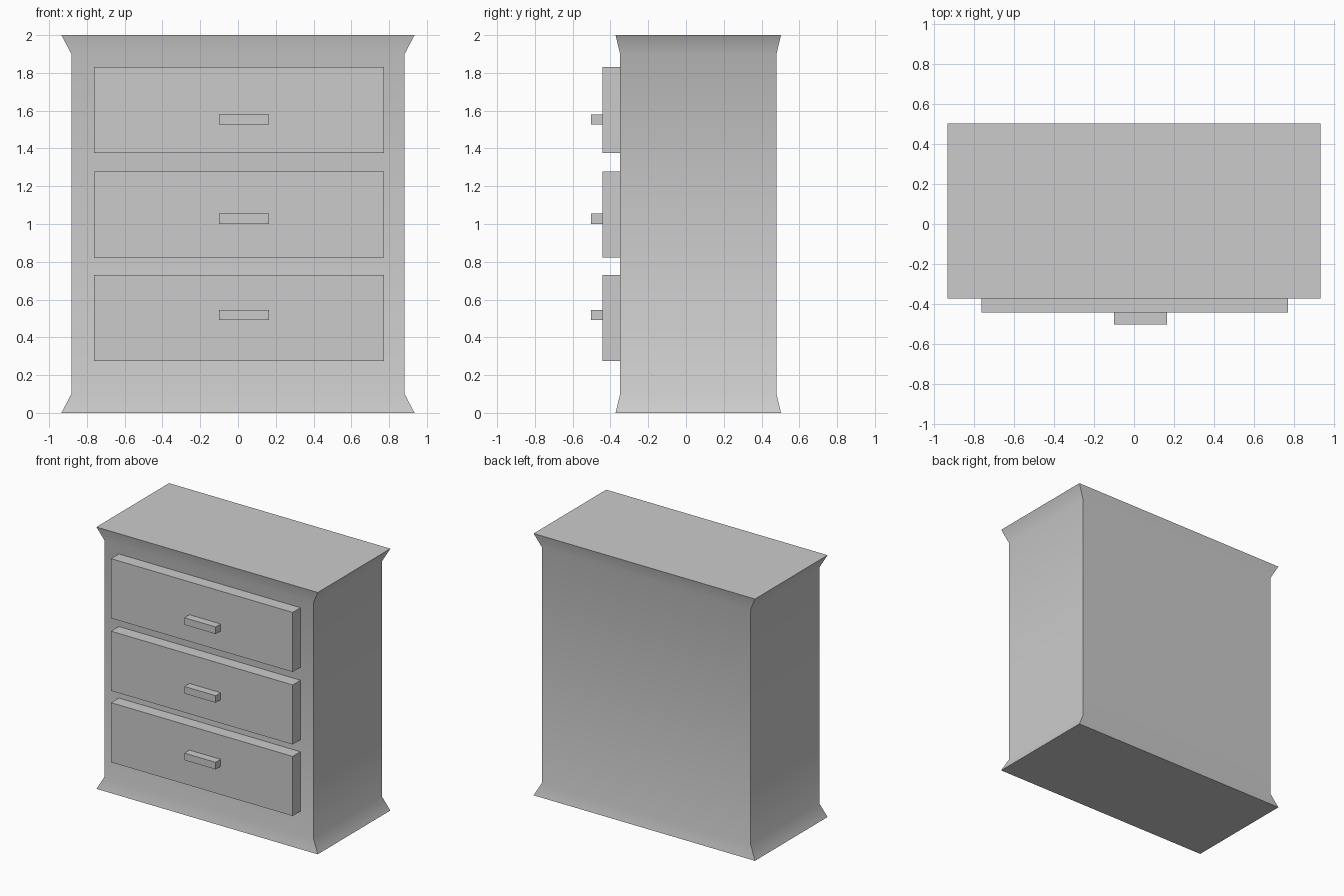
import bpy, bmesh
from math import radians

if "Cube" in bpy.data.objects:
    bpy.data.objects.remove(bpy.data.objects["Cube"])


def loft(name, rings):
    """Closed solid through stacked rectangles (x0, x1, y0, y1, z)."""
    bm = bmesh.new()
    loops = [[bm.verts.new(p) for p in
              ((x0, y0, z), (x1, y0, z), (x1, y1, z), (x0, y1, z))]
             for x0, x1, y0, y1, z in rings]
    bm.faces.new(loops[0][::-1])
    bm.faces.new(loops[-1])
    for a, b in zip(loops, loops[1:]):
        for i in range(4):
            j = (i + 1) % 4
            bm.faces.new((a[i], a[j], b[j], b[i]))
    bmesh.ops.recalc_face_normals(bm, faces=bm.faces)
    me = bpy.data.meshes.new(name)
    bm.to_mesh(me)
    bm.free()
    ob = bpy.data.objects.new(name, me)
    bpy.context.collection.objects.link(ob)
    return ob


def box(name, x, y, z):
    return loft(name, [(*x, *y, z[0]), (*x, *y, z[1])])


# Cabinet body with flared base and top
wide = (-0.935, 0.935, -0.373, 0.503)
waist = (-0.882, 0.882, -0.349, 0.479)
body = loft("cabinet_body", [(*wide, 0), (*waist, 0.10), (*waist, 1.90), (*wide, 2.0)])
bpy.context.view_layer.objects.active = body
body.select_set(True)
bpy.ops.object.shade_smooth_by_angle(angle=radians(30))

# Three drawer fronts, each with a bar handle
for i, (drawer_z, handle_z) in enumerate([(0.276, 0.492), (0.822, 1.001), (1.376, 1.526)], 1):
    box(f"drawer_front_{i}", (-0.763, 0.772), (-0.443, -0.34), (drawer_z, drawer_z + 0.455))
    box(f"drawer_handle_{i}", (-0.101, 0.164), (-0.503, -0.437), (handle_z, handle_z + 0.054))
